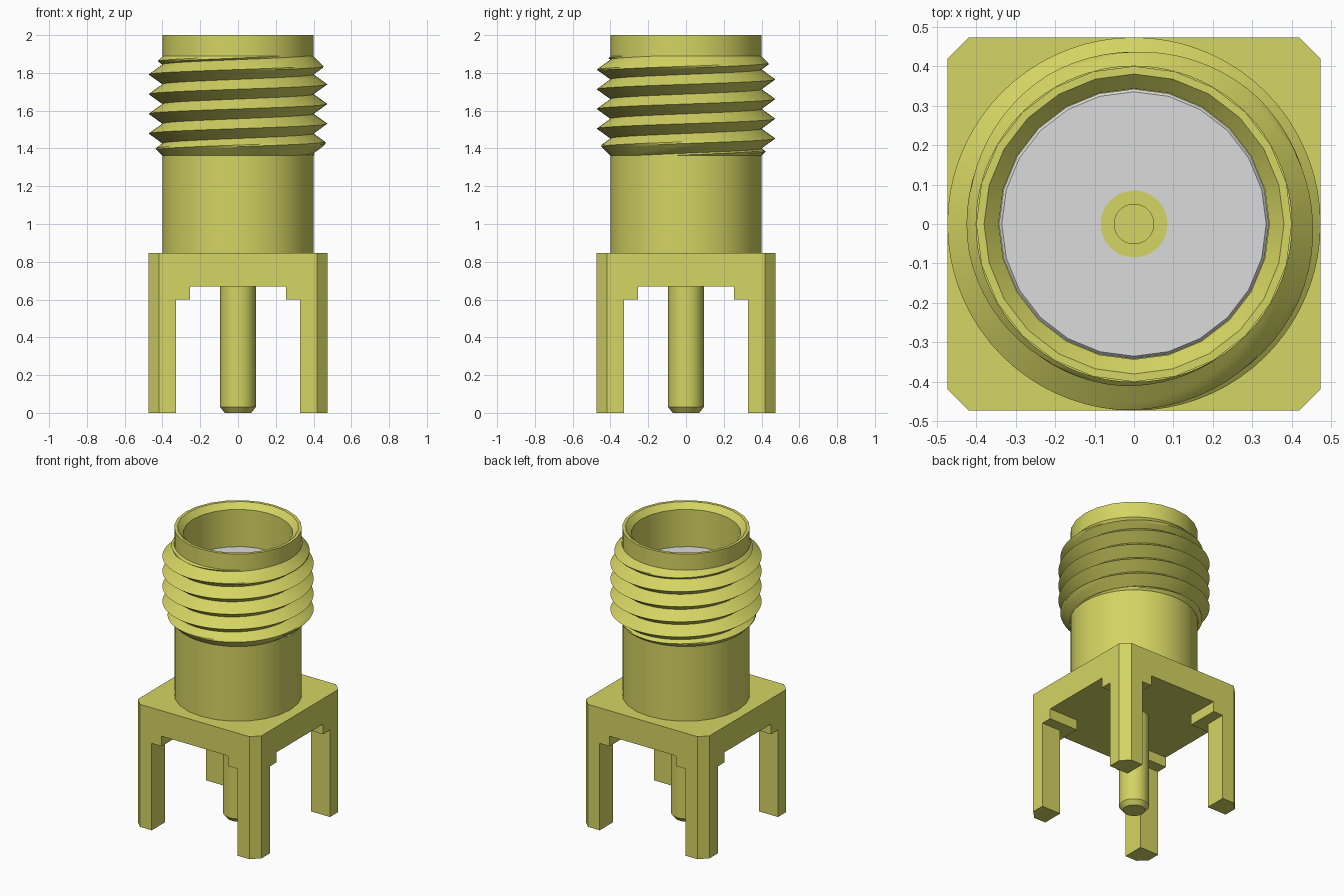
import bpy, bmesh, math

cube = bpy.data.objects.get("Cube")
if cube:
    bpy.data.objects.remove(cube, do_unlink=True)


def material(name, color):
    m = bpy.data.materials.new(name)
    m.use_nodes = True
    m.diffuse_color = color
    bsdf = next(n for n in m.node_tree.nodes if n.type == 'BSDF_PRINCIPLED')
    bsdf.inputs["Base Color"].default_value = color
    return m


GOLD = material("yellow metal", (0.66, 0.66, 0.125, 1))
GREY = material("light grey insulator", (0.71, 0.71, 0.71, 1))


def finish(bm, name, mat, smooth=True):
    bmesh.ops.remove_doubles(bm, verts=bm.verts, dist=1e-5)
    bmesh.ops.dissolve_degenerate(bm, edges=bm.edges, dist=1e-5)
    bmesh.ops.recalc_face_normals(bm, faces=bm.faces)
    mesh = bpy.data.meshes.new(name)
    bm.to_mesh(mesh)
    bm.free()
    mesh.materials.append(mat)
    obj = bpy.data.objects.new(name, mesh)
    bpy.context.collection.objects.link(obj)
    if smooth:
        bpy.ops.object.select_all(action='DESELECT')
        obj.select_set(True)
        bpy.context.view_layer.objects.active = obj
        bpy.ops.object.shade_smooth_by_angle(angle=math.radians(25))
    return obj


def lathe(name, profile, mat, sides=24, closed=False):
    """Spin an (r, z) profile around the z axis."""
    bm = bmesh.new()
    verts = [bm.verts.new((r, 0, z)) for r, z in profile]
    edges = [bm.edges.new(pair) for pair in zip(verts, verts[1:])]
    if closed:
        edges.append(bm.edges.new((verts[-1], verts[0])))
    bmesh.ops.spin(bm, geom=verts + edges, cent=(0, 0, 0), axis=(0, 0, 1),
                   angle=math.tau, steps=sides, use_duplicate=False)
    return finish(bm, name, mat)


def prism(name, outline, z0, z1):
    """Extrude an (x, y) outline from z0 to z1."""
    bm = bmesh.new()
    base = bm.faces.new([bm.verts.new((x, y, z0)) for x, y in outline])
    top = bmesh.ops.extrude_face_region(bm, geom=[base], use_keep_orig=True)
    bmesh.ops.translate(bm, vec=(0, 0, z1 - z0),
                        verts=[g for g in top["geom"] if isinstance(g, bmesh.types.BMVert)])
    return finish(bm, name, GOLD, smooth=False)


# Square flange with clipped corners
H, C = 0.473, 0.418
FLANGE_Z, FLANGE_TOP = 0.67, 0.846
prism("flange", [(C, H), (-C, H), (-H, C), (-H, -C),
                 (-C, -H), (C, -H), (H, -C), (H, C)], FLANGE_Z, FLANGE_TOP)

# Four corner legs, each with a square stand-off above it
for sx, side in ((1, "left"), (-1, "right")):
    for sy, end in ((1, "back"), (-1, "front")):
        for part, inner, z0, z1 in (("leg", 0.328, 0, 0.6),
                                    ("standoff", 0.253, 0.6, FLANGE_Z)):
            corner = [(inner, inner), (H, inner), (H, C), (C, H), (inner, H)]
            prism(f"{end}_{side}_{part}", [(sx * x, sy * y) for x, y in corner], z0, z1)

# Centre pin below the flange
lathe("solder_pin", [(0, 0), (0.07, 0), (0.094, 0.03), (0.094, 0.7), (0, 0.7)], GOLD)

# Hollow barrel with a bevelled mouth
R, FLOOR, FACE = 0.4, 1.35, 1.71
lathe("barrel", [(0, FLANGE_TOP), (R, FLANGE_TOP), (R, 2), (0.38, 2),
                 (0.343, 1.963), (0.343, FLOOR), (0, FLOOR)], GOLD)

# Insulator inside the barrel, and the contact socket in its middle
lathe("insulator", [(0.085, FLOOR), (0.085, FACE), (0.335, FACE),
                    (0.342, FACE - 0.008), (0.342, FLOOR)], GREY, closed=True)
lathe("contact_socket", [(0, 1.4), (0.05, 1.4), (0.05, FACE), (0.085, FACE),
                         (0.085, 1.36), (0, 1.36)], GOLD, sides=48)


# Helical thread: a sheet of helix rows, trimmed by a cone at each end
def thread(z_low, z_high, crest, pitch, crest_z, sides=72, steps=12):
    bm = bmesh.new()
    columns = []
    for i in range(sides + 1):
        a = math.tau * i / sides
        column = []
        for k in range(-4 * steps, 5 * steps + 1):
            turn = k / steps
            z = crest_z + pitch * (turn + i / sides)
            z = min(max(z, z_low), z_high)
            ridge = abs(1 - 2 * (turn % 1))        # 1 on the crest, 0 in the root
            r = R + min((crest - R) * ridge, z - z_low, z_high - z)
            column.append(bm.verts.new((r * math.cos(a), r * math.sin(a), z)))
        columns.append(column)
    for left, right in zip(columns, columns[1:]):
        for k in range(len(left) - 1):
            bm.faces.new((left[k], right[k], right[k + 1], left[k + 1]))
    return finish(bm, "thread", GOLD)


thread(1.362, 1.889, 0.473, 0.1043, 1.531)
